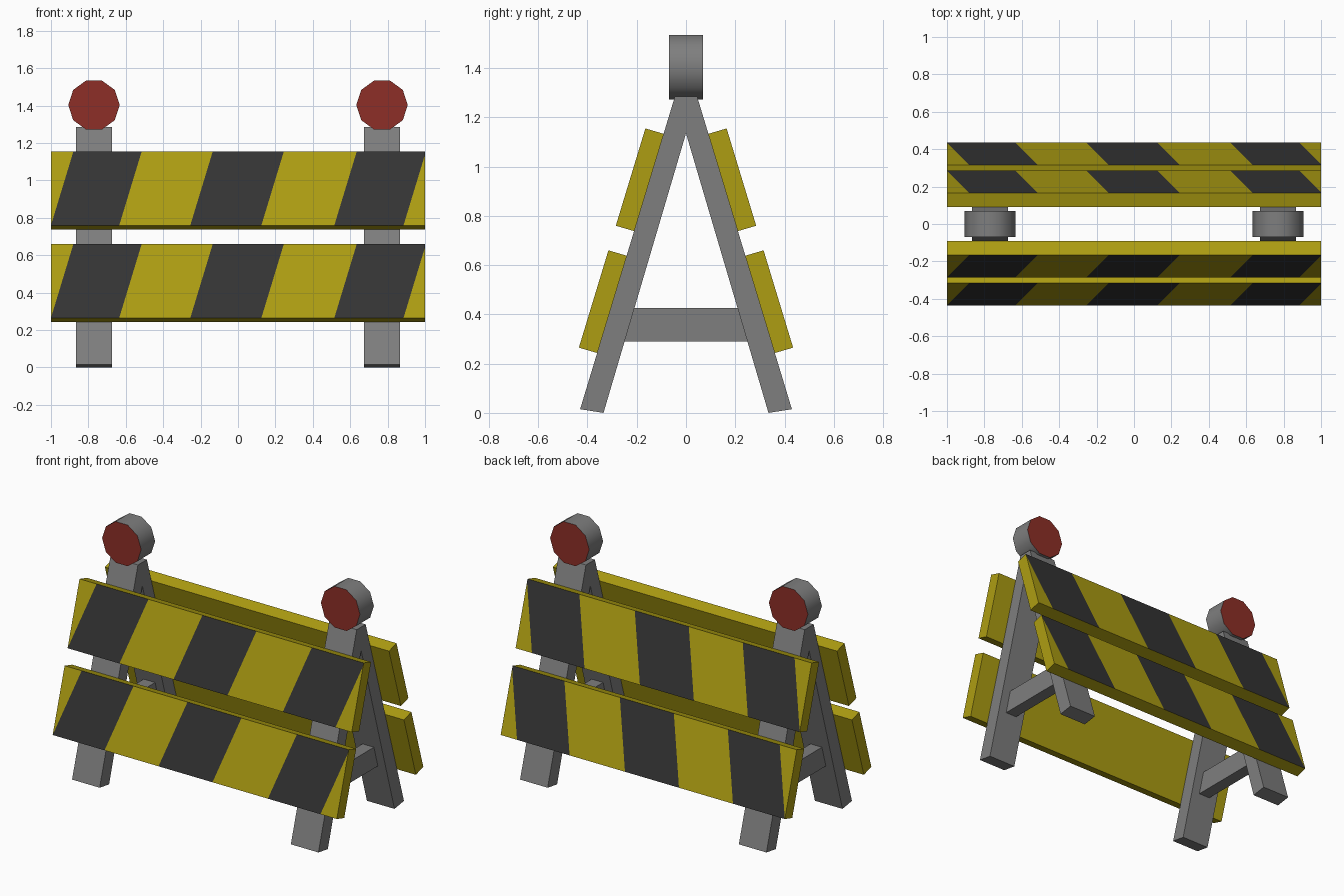
import bpy, bmesh, math
from mathutils import Vector

if "Cube" in bpy.data.objects:
    bpy.data.objects.remove(bpy.data.objects["Cube"])


def material(name, rgb):
    m = bpy.data.materials.new(name)
    m.use_nodes = True
    m.diffuse_color = (*rgb, 1)
    m.node_tree.nodes["Principled BSDF"].inputs["Base Color"].default_value = (*rgb, 1)
    return m


GREY = material("grey_metal", (0.21, 0.21, 0.21))
YELLOW = material("warning_yellow", (0.42, 0.34, 0.006))
BLACK = material("stripe_black", (0.035, 0.035, 0.035))
RED = material("lamp_red", (0.27, 0.028, 0.02))


def finish(name, bm, mats):
    bmesh.ops.recalc_face_normals(bm, faces=bm.faces)
    me = bpy.data.meshes.new(name)
    bm.to_mesh(me)
    bm.free()
    for m in mats:
        me.materials.append(m)
    ob = bpy.data.objects.new(name, me)
    bpy.context.collection.objects.link(ob)
    return ob


def prism(profile, x0, x1):
    """Extrude a (y, z) profile along x."""
    bm = bmesh.new()
    face = bm.faces.new([bm.verts.new((x0, y, z)) for y, z in profile])
    ext = bmesh.ops.extrude_face_region(bm, geom=[face])
    moved = [v for v in ext["geom"] if isinstance(v, bmesh.types.BMVert)]
    bmesh.ops.translate(bm, verts=moved, vec=(x1 - x0, 0, 0))
    bmesh.ops.recalc_face_normals(bm, faces=bm.faces)
    return bm


# Striped planks: the outer face is cut along slanted lines
STRIPES = [(-1.0, -0.635), (-0.255, 0.125), (0.515, 0.885)]
SLANT = 0.12 / 0.395


def plank(name, side, z_low, y_low):
    low, high = Vector((y_low, z_low)), Vector((y_low - 0.12, z_low + 0.395))
    inward = Vector((-0.075, -0.022))
    pts = [low, high, high + inward, low + inward]
    bm = prism([(side * p.x, p.y) for p in pts], -1, 1)
    for x in (x for pair in STRIPES for x in pair):
        bmesh.ops.bisect_plane(bm, geom=bm.verts[:] + bm.edges[:] + bm.faces[:],
                               plane_co=(x, 0, z_low), plane_no=(1, 0, -SLANT))
    bmesh.ops.recalc_face_normals(bm, faces=bm.faces)
    for f in bm.faces:
        if f.normal.y * side > 0.8:
            c = f.calc_center_median()
            x = c.x - (c.z - z_low) * SLANT
            f.material_index = int(any(a < x < b for a, b in STRIPES))
    finish(name, bm, [YELLOW, BLACK])


for label, side in (("front", -1), ("back", 1)):
    plank(label + "_upper_plank", side, 0.76, 0.285)
    plank(label + "_lower_plank", side, 0.265, 0.435)

# Trestles, crossbars and warning lamps
half = [(0.045, 1.285), (0.43, 0.015), (0.335, 0.0)]
a_frame = half + [(0, 1.135)] + [(-y, z) for y, z in reversed(half)]
bar = [(-0.25, 0.29), (0.25, 0.29), (0.21, 0.425), (-0.21, 0.425)]

for label, x in (("left", 0.77), ("right", -0.77)):
    finish(label + "_trestle", prism(a_frame, x - 0.097, x + 0.097), [GREY])
    finish(label + "_crossbar", prism(bar, x - 0.04, x + 0.04), [GREY])

    bpy.ops.mesh.primitive_cylinder_add(vertices=10, radius=0.1375, depth=0.14)
    lamp = bpy.context.object
    lamp.name = label + "_lamp"
    lamp.data.name = label + "_lamp"
    bm = bmesh.new()
    bm.from_mesh(lamp.data)
    # put a corner of the decagon on the x axis, then stand the drum on edge
    corner = bm.verts[:][0].co
    turn = math.atan2(corner.y, corner.x)
    for v in bm.verts:
        a = math.atan2(v.co.y, v.co.x) - turn
        v.co = (0.1375 * math.cos(a), v.co.z, 0.1375 * math.sin(a))
    bmesh.ops.recalc_face_normals(bm, faces=bm.faces)
    for f in bm.faces:
        f.material_index = int(abs(f.normal.y) > 0.9)
    bm.to_mesh(lamp.data)
    bm.free()
    lamp.data.materials.append(GREY)
    lamp.data.materials.append(RED)
    lamp.location = (x, 0, 1.403)
    bpy.ops.object.shade_smooth_by_angle(angle=math.radians(40))
